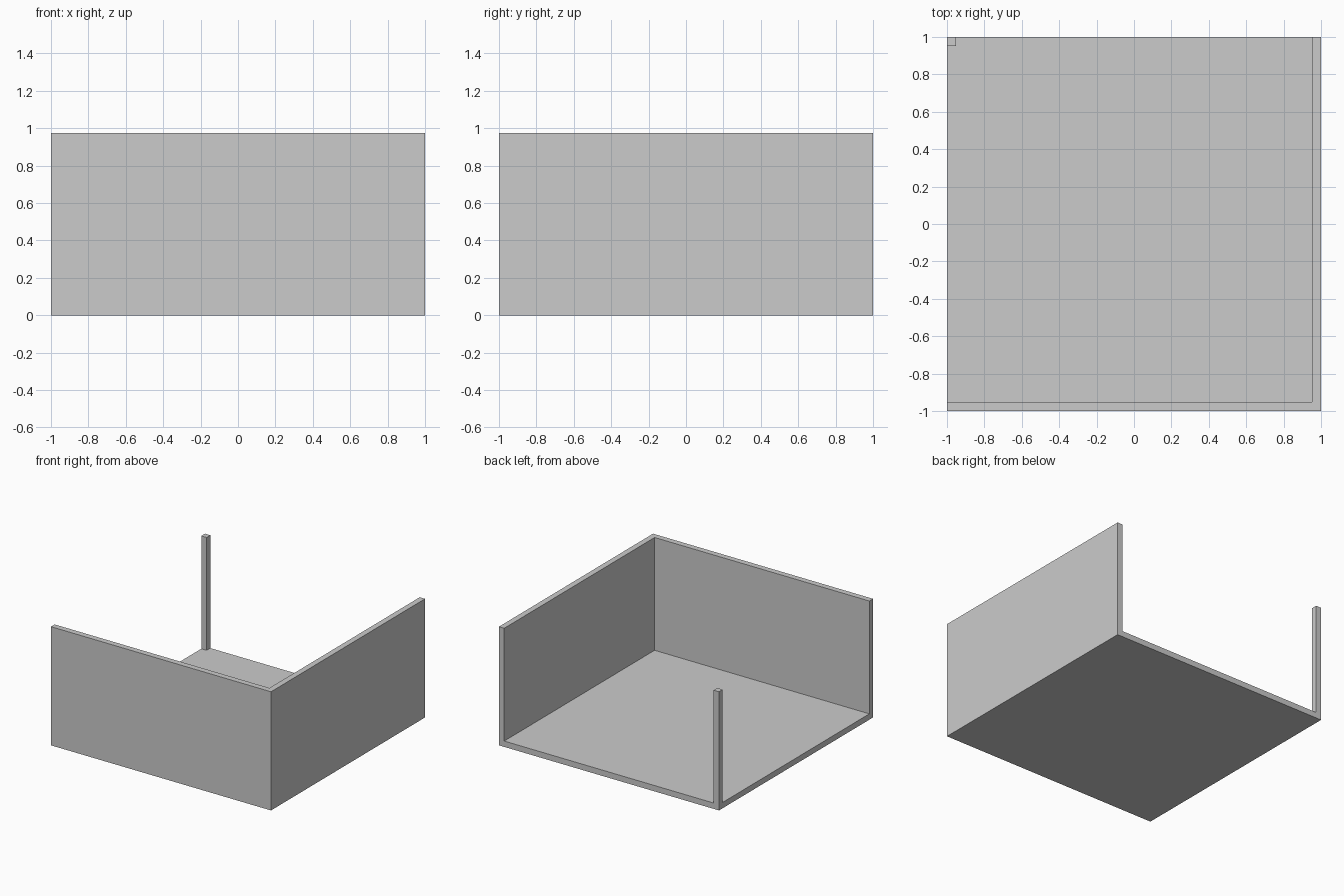
import bpy, bmesh, math
from mathutils import Vector

if "Cube" in bpy.data.objects:
    bpy.data.objects.remove(bpy.data.objects["Cube"])

T = 0.048      # floor and wall thickness
H = 0.975      # total height
C = 1 - T      # inner face position

bm = bmesh.new()

# Floor slab
bmesh.ops.create_cube(bm, size=1)
for v in bm.verts:
    v.co = (v.co.x * 2, v.co.y * 2, (v.co.z + 0.5) * T)

# Score the slab along the wall and post lines
for axis in (Vector((1, 0, 0)), Vector((0, 1, 0))):
    for s in (-C, C):
        bmesh.ops.bisect_plane(bm, geom=bm.verts[:] + bm.edges[:] + bm.faces[:],
                               plane_co=axis * s, plane_no=axis)

def raised(f):
    c = f.calc_center_median()
    wall = c.x > C or c.y < -C
    post = c.x < -C and c.y > C
    return f.normal.z > 0.5 and (wall or post)

# Raise the front wall, right wall and corner post from the floor
bm.normal_update()
cells = [f for f in bm.faces if raised(f)]
res = bmesh.ops.extrude_face_region(bm, geom=cells)
top = [g for g in res["geom"] if isinstance(g, bmesh.types.BMVert)]
bmesh.ops.translate(bm, verts=top, vec=(0, 0, H - T))
left_over = [f for f in cells if f.is_valid]
if left_over:
    bmesh.ops.delete(bm, geom=left_over, context='FACES')

# Merge flat regions into single clean faces
bmesh.ops.recalc_face_normals(bm, faces=bm.faces[:])
bmesh.ops.dissolve_limit(bm, angle_limit=math.radians(1),
                         verts=bm.verts[:], edges=bm.edges[:])

mesh = bpy.data.meshes.new("open_corner_room")
bm.to_mesh(mesh)
bm.free()
room = bpy.data.objects.new("open_corner_room", mesh)
bpy.context.collection.objects.link(room)
